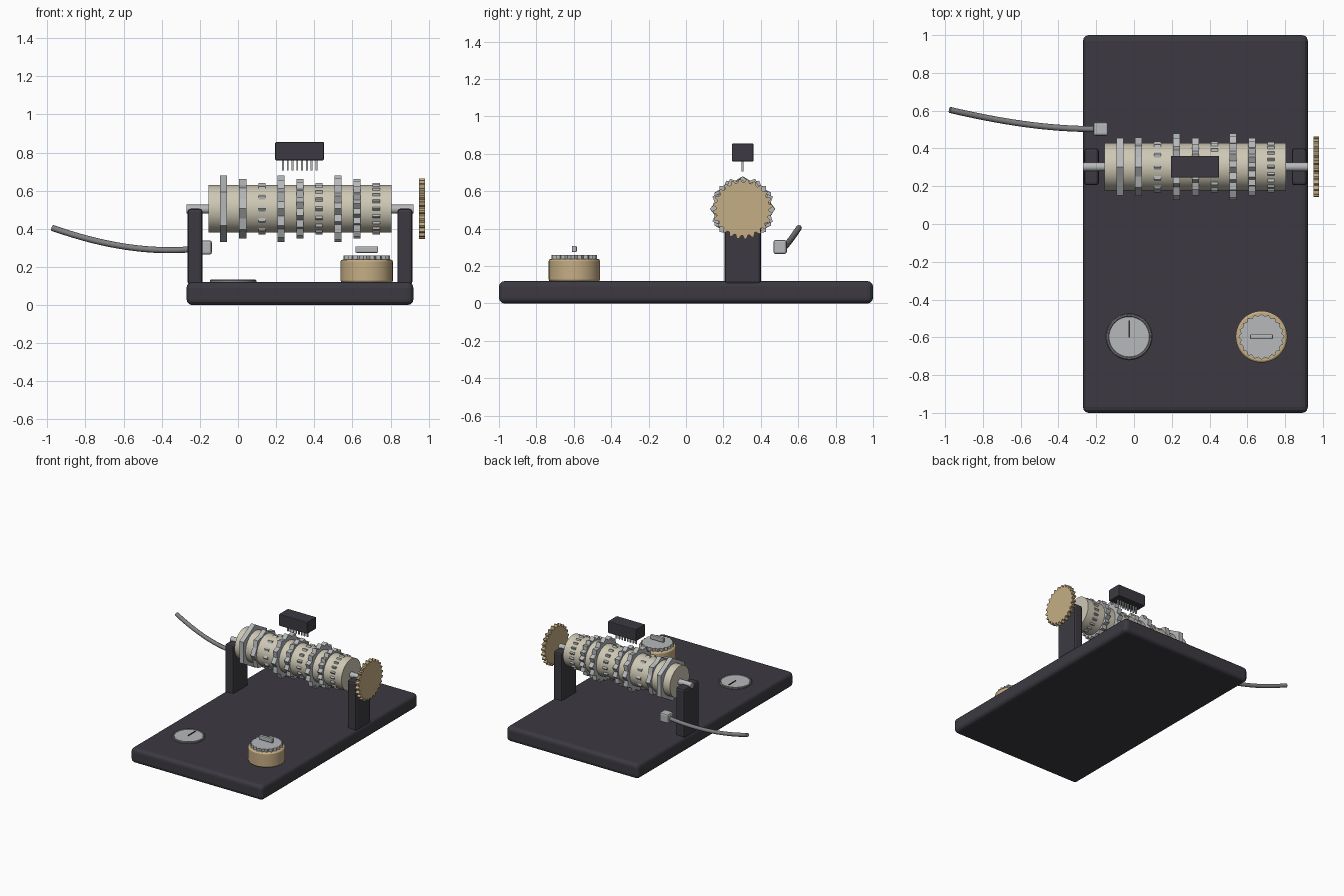
import bpy, bmesh, math
from mathutils import Matrix, Vector

cube = bpy.data.objects.get("Cube")
if cube:
    bpy.data.objects.remove(cube, do_unlink=True)


def material(name, rgb):
    m = bpy.data.materials.new(name)
    m.use_nodes = True
    m.diffuse_color = (*rgb, 1)
    m.node_tree.nodes["Principled BSDF"].inputs["Base Color"].default_value = (*rgb, 1)
    return m


CHARCOAL = material("charcoal", (0.045, 0.042, 0.053))
IVORY = material("ivory", (0.62, 0.58, 0.46))
BRASS = material("brass", (0.56, 0.42, 0.23))
SILVER = material("silver", (0.47, 0.48, 0.49))
STEEL = material("dark steel", (0.22, 0.22, 0.23))
INK = material("needle black", (0.03, 0.03, 0.03))

ALONG_X = Matrix.Rotation(math.pi / 2, 4, "Y")
UPRIGHT = Matrix.Identity(4)


def finish(name, bm, mat, centre, bevel=0, segments=2, smooth=False):
    bmesh.ops.recalc_face_normals(bm, faces=bm.faces[:])
    mesh = bpy.data.meshes.new(name)
    bm.to_mesh(mesh)
    bm.free()
    mesh.materials.append(mat)
    ob = bpy.data.objects.new(name, mesh)
    ob.location = centre
    bpy.context.collection.objects.link(ob)
    if bevel:
        mod = ob.modifiers.new("bevel", "BEVEL")
        mod.width, mod.segments = bevel, segments
        mod.limit_method = "ANGLE"
    if smooth:
        bpy.ops.object.select_all(action="DESELECT")
        ob.select_set(True)
        bpy.context.view_layer.objects.active = ob
        bpy.ops.object.shade_smooth_by_angle(angle=math.radians(35))
    return ob


def box(name, mat, centre, size, bevel=0, segments=2):
    bm = bmesh.new()
    bmesh.ops.create_cube(bm, size=1)
    bmesh.ops.scale(bm, vec=size, verts=bm.verts)
    return finish(name, bm, mat, centre, bevel, segments)


def cylinder(name, mat, centre, radius, depth, turn=UPRIGHT, sides=48, bevel=0):
    bm = bmesh.new()
    bmesh.ops.create_cone(bm, cap_ends=True, segments=sides, radius1=radius,
                          radius2=radius, depth=depth, matrix=turn)
    return finish(name, bm, mat, centre, bevel, smooth=True)


def gear(name, mat, centre, radius, root, teeth, depth, turn=UPRIGHT, square=False):
    """Extruded toothed wheel, with pointed or flat-topped teeth."""
    pattern = (root, radius, radius, root) if square else (radius, root)
    count = teeth * len(pattern)
    bm = bmesh.new()
    ring = []
    for i in range(count):
        a = 2 * math.pi * i / count
        r = pattern[i % len(pattern)]
        ring.append(bm.verts.new((r * math.cos(a), r * math.sin(a), -depth / 2)))
    face = bm.faces.new(ring)
    top = bmesh.ops.extrude_face_region(bm, geom=[face])
    moved = [v for v in top["geom"] if isinstance(v, bmesh.types.BMVert)]
    bmesh.ops.translate(bm, vec=(0, 0, depth), verts=moved)
    bmesh.ops.transform(bm, matrix=turn, verts=bm.verts)
    return finish(name, bm, mat, centre)


# Base plate and the two bearing posts
MID_X, AXLE_Y, AXLE_Z = 0.325, 0.303, 0.505
box("base_plate", CHARCOAL, (MID_X, 0, 0.06), (1.19, 2, 0.12), 0.03, 3)
for side, name in ((-1, "right_post"), (1, "left_post")):
    box(name, CHARCOAL, (MID_X + side * 0.55, AXLE_Y, 0.305), (0.078, 0.195, 0.4), 0.015)

# Axle, drum and drive gear
cylinder("axle", SILVER, (MID_X, AXLE_Y, 0.503), 0.023, 1.19, ALONG_X, 24)
cylinder("drum", IVORY, (MID_X, AXLE_Y, AXLE_Z), 0.125, 0.96, ALONG_X, 64)
gear("drive_gear", BRASS, (0.965, AXLE_Y, AXLE_Z), 0.16, 0.142, 24, 0.03, ALONG_X, True)

# Toothed rings in three repeating sizes
for i, teeth in enumerate((6, 8, 12, 12, 14, 16, 16, 18, 20)):
    radius = 0.175 - 0.02 * (i % 3)
    gear(f"toothed_ring_{i + 1}", SILVER, (-0.075 + 0.1 * i, AXLE_Y, AXLE_Z),
         radius, radius * 0.86, teeth, 0.037, ALONG_X)

# Reader block with a row of pins
box("reader_block", CHARCOAL, (0.323, AXLE_Y, 0.807), (0.256, 0.116, 0.096), 0.006)
for i in range(8):
    box(f"reader_pin_{i + 1}", SILVER, (0.236 + 0.025 * i, AXLE_Y, 0.735),
        (0.01, 0.01, 0.06))

# Plug and sagging cable
box("plug", SILVER, (-0.176, 0.503, 0.302), (0.078, 0.072, 0.075), 0.012)
curve = bpy.data.curves.new("cable", "CURVE")
curve.dimensions = "3D"
curve.bevel_depth = 0.016
curve.bevel_resolution = 2
curve.use_fill_caps = True
spline = curve.splines.new("BEZIER")
spline.bezier_points.add(1)
ends = (((-0.19, 0.503, 0.298), (-0.46, 0.50, 0.265)),
        ((-0.975, 0.604, 0.405), (-0.72, 0.545, 0.315)))
for point, (co, handle) in zip(spline.bezier_points, ends):
    point.handle_left_type = point.handle_right_type = "FREE"
    point.co = co
    point.handle_left = point.handle_right = Vector(handle)
spline.resolution_u = 16
curve.materials.append(STEEL)
bpy.context.collection.objects.link(bpy.data.objects.new("cable", curve))

# Control knob
KX, KY = 0.675, -0.597
cylinder("knob_body", BRASS, (KX, KY, 0.178), 0.137, 0.12, bevel=0.01)
gear("knob_gear", SILVER, (KX, KY, 0.248), 0.122, 0.109, 20, 0.024)
box("knob_grip", SILVER, (KX, KY, 0.291), (0.12, 0.026, 0.034), 0.006)

# Dial with raised rim and needle
DX = -0.026
cylinder("dial_face", SILVER, (DX, KY, 0.124), 0.112, 0.012)
bm = bmesh.new()
profile = [bm.verts.new((r, 0, z)) for r, z in
           ((0.122, 0), (0.122, 0.009), (0.117, 0.014), (0.110, 0.014), (0.105, 0.009), (0.105, 0))]
loop = [bm.edges.new((profile[i], profile[(i + 1) % 6])) for i in range(6)]
bmesh.ops.spin(bm, geom=profile + loop, cent=(0, 0, 0), axis=(0, 0, 1),
               angle=2 * math.pi, steps=48, use_merge=True)
finish("dial_rim", bm, STEEL, (DX, KY, 0.12), smooth=True)
box("dial_needle", INK, (DX, KY + 0.04, 0.132), (0.007, 0.09, 0.006))
